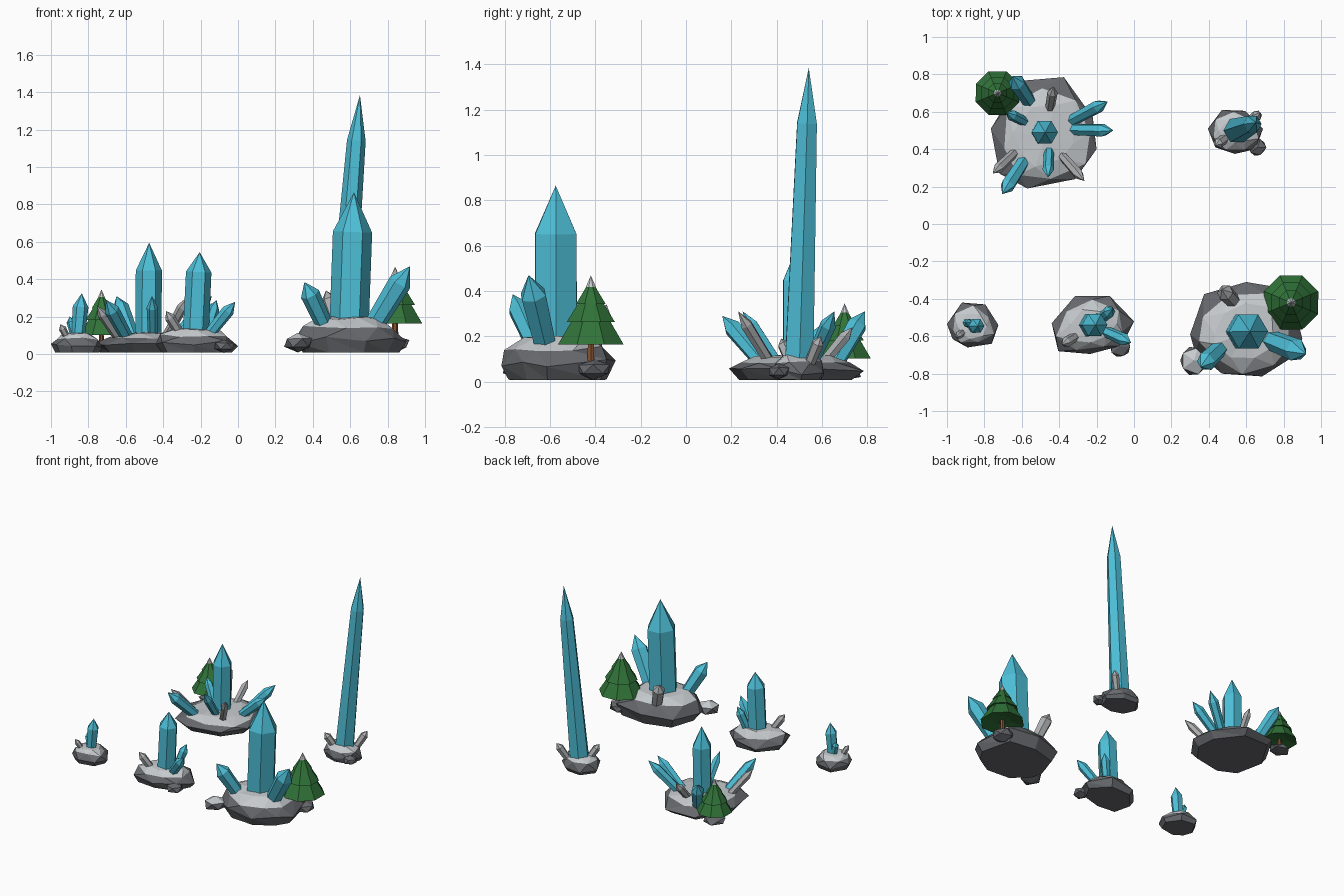
import bpy, bmesh, math, random
from mathutils import Vector

random.seed(4)
if "Cube" in bpy.data.objects:
    bpy.data.objects.remove(bpy.data.objects["Cube"])


def material(name, rgb):
    m = bpy.data.materials.new(name)
    m.use_nodes = True
    m.diffuse_color = (*rgb, 1)
    m.node_tree.nodes["Principled BSDF"].inputs["Base Color"].default_value = (*rgb, 1)
    return m


BLUE = material("ice blue", (0.075, 0.52, 0.68))
STONE = material("dark stone", (0.135, 0.14, 0.153))
PALE = material("pale rock", (0.56, 0.59, 0.61))
GREY = material("grey crystal", (0.42, 0.43, 0.44))
GREEN = material("pine green", (0.03, 0.17, 0.04))
BROWN = material("bark brown", (0.24, 0.09, 0.03))


def finish(bm, name, mats):
    bmesh.ops.recalc_face_normals(bm, faces=bm.faces)
    me = bpy.data.meshes.new(name)
    bm.to_mesh(me)
    bm.free()
    for m in mats:
        me.materials.append(m)
    ob = bpy.data.objects.new(name, me)
    bpy.context.collection.objects.link(ob)
    return ob


def skin(bm, lower, upper, mat=0, triangles=False):
    """Join two rings of vertices, or a ring and a single tip."""
    n = len(lower)
    for i in range(n):
        j = (i + 1) % n
        if len(upper) == 1:
            faces = [(lower[i], lower[j], upper[0])]
        elif triangles:
            faces = [(lower[i], lower[j], upper[i]), (lower[j], upper[j], upper[i])]
        else:
            faces = [(lower[i], lower[j], upper[j], upper[i])]
        for f in faces:
            bm.faces.new(f).material_index = mat


def ring(bm, centre, u, v, r, n, turn=0.0):
    return [bm.verts.new(centre + r * (u * math.cos(a) + v * math.sin(a)))
            for a in (turn + i * math.tau / n for i in range(n))]


def crystal(name, base, tip, r, mat=BLUE, shoulder=0.72, foot=0.85):
    """Six-sided prism with a pointed end, leaning from base to tip."""
    bm = bmesh.new()
    base, tip = Vector(base), Vector(tip)
    axis = (tip - base).normalized()
    u = axis.cross(Vector((0.3, 1, 0.1))).normalized()
    v = axis.cross(u)
    low = ring(bm, base - axis * 0.04, u, v, r * foot, 6, 0.3)
    high = ring(bm, base.lerp(tip, shoulder), u, v, r, 6, 0.3)
    bm.faces.new(low)
    skin(bm, low, high)
    skin(bm, high, [bm.verts.new(tip)])
    finish(bm, name, [mat])


def island(name, outline, h):
    """Faceted stone slab with a pale, uneven top."""
    bm = bmesh.new()
    pts = [Vector((x, y, 0)) for x, y in outline]
    n = len(pts)
    mid = sum(pts, Vector()) / n
    halves = [(pts[i] + pts[(i + 1) % n]) / 2 for i in range(n)]

    def level(source, scale, z, wobble):
        out = []
        for p in source:
            q = mid + (p - mid) * (scale + random.uniform(-wobble, wobble))
            out.append(bm.verts.new((q.x, q.y, z * (1 + random.uniform(-wobble, wobble)))))
        return out

    foot = level(pts, 0.86, 0.008, 0.03)
    rim = level(pts, 1.0, 0.34 * h, 0)
    for v in rim:
        v.co.z *= random.uniform(0.7, 1.5)
    edge = level(halves, 0.9, 0.72 * h, 0.09)
    crown = level(pts, 0.55, 0.93 * h, 0.06)
    bm.faces.new(foot)
    skin(bm, foot, rim, 0, True)
    skin(bm, rim, edge, 0, True)
    # the crown lines up with the outline, one half step after the edge
    skin(bm, edge, crown[1:] + crown[:1], 1, True)
    skin(bm, crown, [bm.verts.new((mid.x, mid.y, h))], 1)
    finish(bm, name, [STONE, PALE])


def boulder(name, x, y, r, h, capped=False):
    """Small squashed and chipped stone."""
    bm = bmesh.new()
    bmesh.ops.create_icosphere(bm, subdivisions=1, radius=1)
    for v in bm.verts:
        k = random.uniform(0.88, 1.08)
        v.co = (x + v.co.x * r * k, y + v.co.y * r * k,
                max(0.0, h * (0.55 + 0.45 * v.co.z * k)))
    bm.normal_update()
    if capped:
        for f in bm.faces:
            f.material_index = int(f.normal.z > 0.6)
    finish(bm, name, [STONE, PALE])


def tree(name, x, y, top, s):
    """Three-tiered pine with a snowy tip; sizes are measured down from the top."""
    X, Y = Vector((1, 0, 0)), Vector((0, 1, 0))

    def at(drop):
        return Vector((x, y, top - drop * s))

    bm = bmesh.new()
    tiers = [(0.05, 0.022, 0.125, 0.07), (0.115, 0.055, 0.205, 0.115),
             (0.19, 0.085, 0.305, 0.157)]
    for drop, r_top, fall, r_low in tiers:
        up = ring(bm, at(drop), X, Y, r_top * s, 8, 0.39)
        low = ring(bm, at(fall), X, Y, r_low * s, 8, 0.39)
        under = ring(bm, at(fall - 0.02), X, Y, r_low * s * 0.4, 8, 0.39)
        skin(bm, low, up)
        skin(bm, under, low)
        bm.faces.new(under)
        bm.faces.new(up)
    finish(bm, name + "_branches", [GREEN])

    bm = bmesh.new()
    snow = ring(bm, at(0.05), X, Y, 0.024 * s, 8, 0.39)
    bm.faces.new(snow)
    skin(bm, snow, [bm.verts.new(at(0))])
    finish(bm, name + "_snow_tip", [PALE])

    bm = bmesh.new()
    low = ring(bm, at(0.385), X, Y, 0.018 * s, 6)
    high = ring(bm, at(0.27), X, Y, 0.014 * s, 6)
    bm.faces.new(low)
    bm.faces.new(high)
    skin(bm, low, high)
    finish(bm, name + "_trunk", [BROWN])


# Back cluster with many spikes
island("back_island", [(-.2, .4), (-.22, .57), (-.375, .785), (-.61, .765), (-.765, .51),
                       (-.72, .27), (-.57, .19), (-.315, .24)], 0.12)
crystal("back_main_crystal", (-.48, .49, .1), (-.475, .49, .595), .07, shoulder=.7, foot=1)
for base, tip, r in [((-.32, .56, .1), (-.14, .655, .31), .036),
                     ((-.31, .505, .1), (-.11, .5, .28), .036),
                     ((-.59, .55, .1), (-.68, .595, .25), .03),
                     ((-.455, .39, .1), (-.46, .25, .31), .03),
                     ((-.6, .32, .1), (-.705, .16, .29), .04),
                     ((-.57, .67, .1), (-.65, .79, .31), .045)]:
    crystal("back_side_crystal", base, tip, r)
for base, tip in [((-.45, .62, .1), (-.43, .735, .24)),
                  ((-.65, .37, .1), (-.755, .27, .26)),
                  ((-.38, .36, .1), (-.265, .23, .31))]:
    crystal("back_grey_crystal", base, tip, .028, GREY)
boulder("back_tree_boulder", -.73, .7, .08, .06)
tree("back_tree", -.73, .7, .345, .8)

# Front middle cluster
island("middle_island", [(0, -.52), (-.13, -.385), (-.315, -.385), (-.44, -.53),
                         (-.405, -.68), (-.235, -.695), (-.065, -.65)], 0.14)
crystal("middle_main_crystal", (-.225, -.54, .12), (-.205, -.54, .545), .068,
        shoulder=.75, foot=1.02)
crystal("middle_side_crystal", (-.15, -.575, .11), (-.015, -.635, .28), .034)
crystal("middle_rear_crystal", (-.17, -.5, .11), (-.115, -.455, .29), .032)
crystal("middle_grey_crystal", (-.31, -.6, .11), (-.385, -.645, .23), .028, GREY)
boulder("middle_boulder", -.075, -.655, .06, .08)

# Front right small cluster
island("small_island", [(-.725, -.54), (-.795, -.43), (-.92, -.42), (-1, -.535),
                        (-.97, -.615), (-.89, -.66), (-.76, -.64)], 0.115)
crystal("small_main_crystal", (-.855, -.545, .1), (-.835, -.545, .325), .042, shoulder=.68)
crystal("small_side_crystal", (-.875, -.535, .1), (-.9, -.525, .2), .024)
crystal("small_grey_crystal", (-.91, -.575, .08), (-.95, -.605, .16), .02, GREY)

# Front left large cluster
island("large_island", [(.9, -.615), (.835, -.35), (.6, -.31), (.375, -.375), (.3, -.59),
                        (.325, -.68), (.47, -.8), (.685, -.815), (.835, -.72)], 0.205)
crystal("large_main_crystal", (.595, -.575, .18), (.62, -.575, .865), .105,
        shoulder=.69, foot=1)
crystal("large_left_crystal", (.73, -.62, .16), (.92, -.695, .47), .062)
crystal("large_right_crystal", (.46, -.665, .16), (.355, -.765, .385), .052)
crystal("large_grey_crystal", (.53, -.41, .16), (.47, -.35, .34), .045, GREY)
boulder("large_boulder", .32, -.73, .085, .11, True)
boulder("large_tree_boulder", .84, -.41, .085, .1)
tree("large_tree", .84, -.42, .468, 1.0)

# Back left cluster with the tall spire
island("spire_island", [(.69, .51), (.595, .605), (.47, .61), (.395, .51), (.435, .41),
                        (.54, .375), (.65, .4)], 0.12)
crystal("spire_crystal", (.55, .5, .1), (.652, .542, 1.385), .05, shoulder=.81, foot=1.45)
crystal("spire_grey_crystal", (.62, .55, .09), (.675, .595, .2), .028, GREY)
crystal("spire_grey_crystal", (.49, .46, .09), (.435, .42, .19), .028, GREY)
boulder("spire_boulder", .66, .41, .05, .08)
